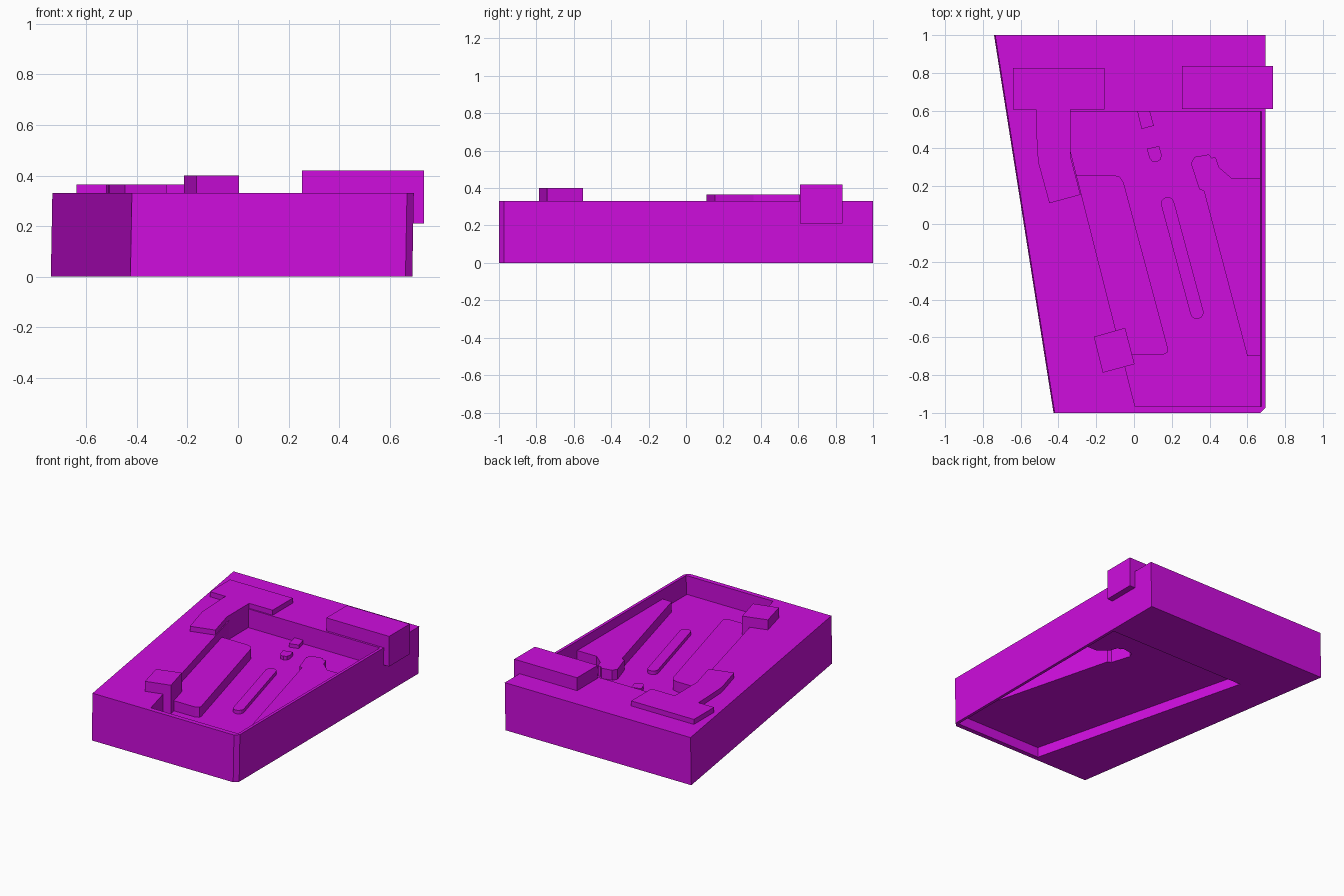
import bpy, bmesh, math
from mathutils import Vector

if "Cube" in bpy.data.objects:
    bpy.data.objects.remove(bpy.data.objects["Cube"])

mat = bpy.data.materials.new("magenta")
mat.diffuse_color = (0.62, 0.004, 0.73, 1)
mat.use_nodes = True
mat.node_tree.nodes["Principled BSDF"].inputs["Base Color"].default_value = mat.diffuse_color


def prism(name, outline, z0, z1, hole=None, shear=0.0, open_bottom=False):
    """Extrude a flat outline (optionally with a hole) from z0 to z1."""
    bm = bmesh.new()
    edges = []
    for loop in [outline] + ([hole] if hole else []):
        vs = [bm.verts.new((x, y, z0)) for x, y in loop]
        if hole:
            edges += [bm.edges.new((vs[i - 1], vs[i])) for i in range(len(vs))]
        else:
            bm.faces.new(vs)
    if hole:
        bmesh.ops.triangle_fill(bm, use_beauty=True, use_dissolve=False, edges=edges)
    base = bm.faces[:]
    ret = bmesh.ops.extrude_face_region(bm, geom=base, use_keep_orig=True)
    top = [v for v in ret["geom"] if isinstance(v, bmesh.types.BMVert)]
    bmesh.ops.translate(bm, verts=top, vec=(shear, 0, z1 - z0))
    bmesh.ops.recalc_face_normals(bm, faces=bm.faces[:])
    if open_bottom:
        low = [f for f in bm.faces if all(abs(v.co.z - z0) < 1e-5 for v in f.verts)]
        bmesh.ops.delete(bm, geom=low, context='FACES_ONLY')
    me = bpy.data.meshes.new(name)
    bm.to_mesh(me)
    bm.free()
    me.materials.append(mat)
    ob = bpy.data.objects.new(name, me)
    bpy.context.collection.objects.link(ob)
    return ob


def rect(x0, x1, y0, y1):
    return [(x0, y0), (x1, y0), (x1, y1), (x0, y1)]


def capsule(a, b, r, n=8):
    a, b = Vector(a), Vector(b)
    ang = math.atan2(b.y - a.y, b.x - a.x)
    pts = []
    for c, start in ((b, ang - math.pi / 2), (a, ang + math.pi / 2)):
        for i in range(n + 1):
            t = start + math.pi * i / n
            pts.append((c.x + r * math.cos(t), c.y + r * math.sin(t)))
    return pts


FLOOR = 0.2

# Outer housing with the slanted pocket cut through it
outer = [(-0.741, 1), (0.69, 1), (0.69, -0.973), (0.663, -1), (-0.426, -1)]
pocket = [(0, -0.967), (0.67, -0.967), (0.67, 0.595), (-0.395, 0.595)]
prism("housing", outer, 0, 0.33, hole=pocket, shear=0.006)

# Right raised pad, open underneath, and the floor plate notched around it
pad = [(0.67, -0.7), (0.6, -0.7), (0.37, 0.175), (0.345, 0.185), (0.302, 0.32),
       (0.32, 0.355), (0.395, 0.368), (0.412, 0.35), (0.432, 0.353),
       (0.45, 0.3), (0.52, 0.24), (0.67, 0.24)]
prism("right_pad", pad, 0.07, 0.27, open_bottom=True)
prism("floor_plate", pocket[:2] + pad + pocket[2:], 0.07, FLOOR)

# Left raised pad beside the slanted wall
prism("left_pad", [(-0.309, 0.26), (-0.11, 0.26), (-0.075, 0.25), (-0.055, 0.22),
                   (0.18, -0.66), (0.178, -0.68), (0.155, -0.692), (-0.069, -0.692)],
      FLOOR - 0.01, 0.27)

# Small raised details on the floor
prism("long_rib", capsule((0.178, 0.108), (0.333, -0.468), 0.035), FLOOR - 0.01, 0.225)
prism("back_tab", [(0.018, 0.595), (0.04, 0.503), (0.105, 0.52), (0.085, 0.595)],
      FLOOR - 0.01, 0.225)
prism("round_tab", [(0.068, 0.398), (0.082, 0.348), (0.098, 0.33), (0.12, 0.327),
                    (0.14, 0.34), (0.147, 0.362), (0.133, 0.413)], FLOOR - 0.01, 0.225)

# Clamps on the rim, reaching down into the pocket
prism("left_clamp", [(-0.64, 0.605), (-0.52, 0.605), (-0.515, 0.45), (-0.508, 0.33),
                     (-0.448, 0.11), (-0.283, 0.155), (-0.337, 0.36), (-0.337, 0.605),
                     (-0.157, 0.605), (-0.157, 0.827), (-0.64, 0.827)], FLOOR - 0.01, 0.365)
prism("right_clamp", rect(0.253, 0.737, 0.61, 0.837), 0.21, 0.42)
prism("front_clamp", [(-0.165, -0.787), (0.003, -0.742), (-0.047, -0.55), (-0.213, -0.597)],
      FLOOR - 0.01, 0.4)
